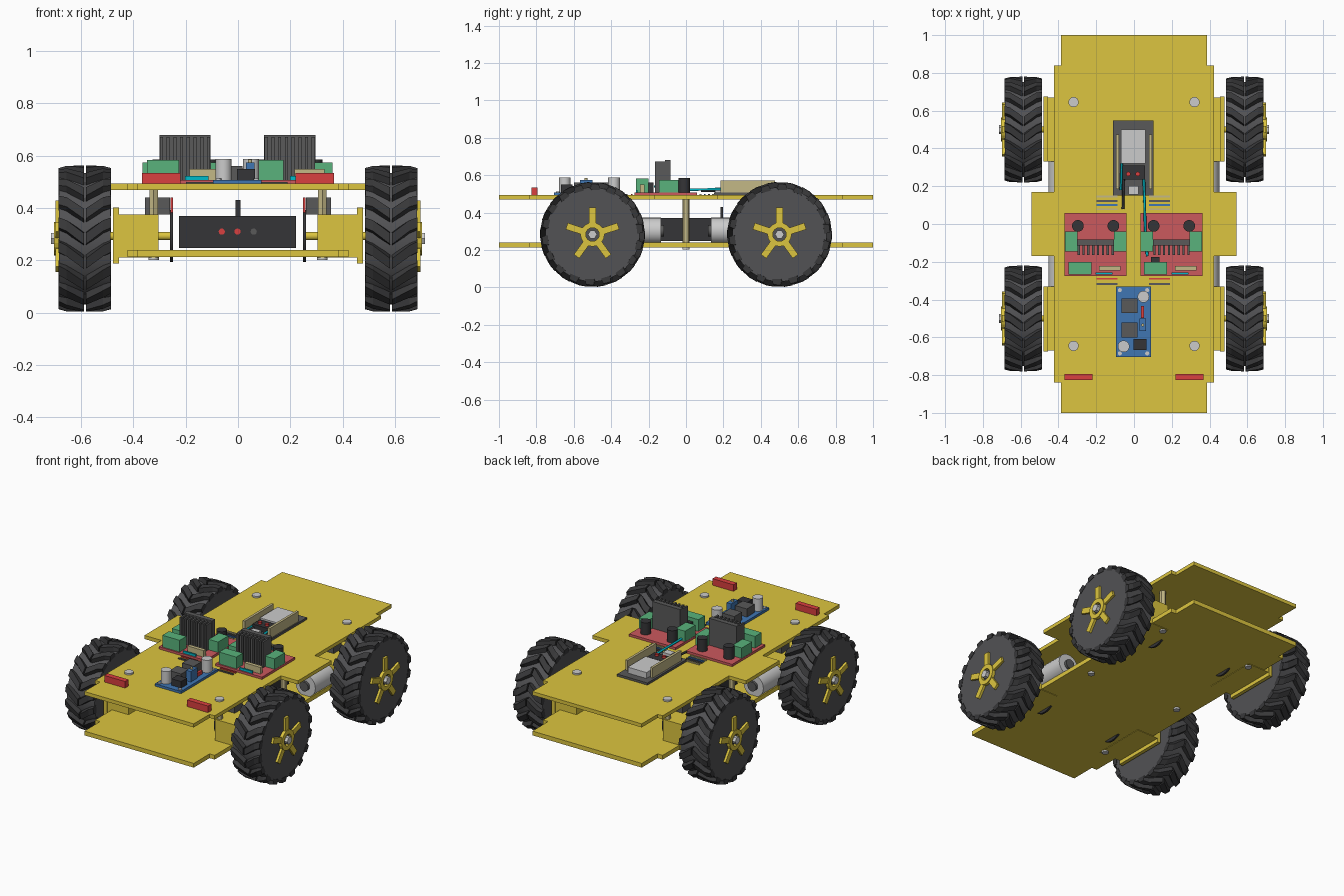
import bpy, bmesh, math
from mathutils import Matrix, Vector

if "Cube" in bpy.data.objects:
    bpy.data.objects.remove(bpy.data.objects["Cube"])

COLORS = {
    "yellow": (.72, .56, .05), "black": (.035, .035, .038), "rubber": (.085, .085, .09),
    "lug": (.04, .04, .042), "red": (.7, .05, .05), "board_red": (.6, .1, .11),
    "green": (.1, .45, .2), "blue": (.05, .18, .45), "tan": (.55, .48, .24),
    "silver": (.6, .6, .62), "cyan": (.0, .5, .6), "dark": (.1, .1, .1),
}
MATS = {}


def mat(color):
    if color not in MATS:
        m = bpy.data.materials.new(color)
        m.diffuse_color = (*COLORS[color], 1)
        m.use_nodes = True
        m.node_tree.nodes["Principled BSDF"].inputs["Base Color"].default_value = m.diffuse_color
        MATS[color] = m
    return MATS[color]


def finish(name, bm, color, smooth=False):
    bmesh.ops.recalc_face_normals(bm, faces=bm.faces)
    if smooth:
        for f in bm.faces:
            f.smooth = len(f.verts) == 4
        for e in bm.edges:
            e.smooth = e.calc_face_angle(0) < .6
    me = bpy.data.meshes.new(name)
    bm.to_mesh(me)
    bm.free()
    me.materials.append(mat(color))
    ob = bpy.data.objects.new(name, me)
    bpy.context.collection.objects.link(ob)
    return ob


def add_box(bm, x0, x1, y0, y1, z0, z1, rot=Matrix()):
    m = rot @ Matrix.Translation(((x0+x1)/2, (y0+y1)/2, (z0+z1)/2)) @ Matrix.Diagonal((x1-x0, y1-y0, z1-z0, 1))
    bmesh.ops.create_cube(bm, size=1, matrix=m)


def box(name, x0, x1, y0, y1, z0, z1, color):
    bm = bmesh.new()
    add_box(bm, x0, x1, y0, y1, z0, z1)
    return finish(name, bm, color)


AXIS = {"x": Matrix.Rotation(math.pi/2, 4, 'Y'), "y": Matrix.Rotation(math.pi/2, 4, 'X'), "z": Matrix()}


def cyl(name, loc, r, depth, axis, color, n=24):
    bm = bmesh.new()
    bmesh.ops.create_cone(bm, cap_ends=True, segments=n, radius1=r, radius2=r, depth=depth,
                          matrix=Matrix.Translation(loc) @ AXIS[axis])
    return finish(name, bm, color, n > 8)


def plate(name, half, z0, z1):
    # mirror the quarter outline into a full stepped outline
    q = half + [(x, -y) for x, y in reversed(half)]
    pts = q + [(-x, y) for x, y in reversed(q)]
    bm = bmesh.new()
    f = bm.faces.new([bm.verts.new((x, y, z0)) for x, y in pts])
    ex = bmesh.ops.extrude_face_region(bm, geom=[f])
    bmesh.ops.translate(bm, verts=[v for v in ex["geom"] if isinstance(v, bmesh.types.BMVert)], vec=(0, 0, z1-z0))
    return finish(name, bm, "yellow")


# chassis plates
ends = [(.387, 1), (.387, .84), (.423, .84)]
plate("top_plate", ends + [(.423, .17), (.543, .17)], .47, .493)
plate("bottom_plate", ends, .213, .24)

# posts and screws
for sx in (-1, 1):
    for y in (-.645, 0, .645):
        cyl("post", (sx*.323, y, .355), .019, .23, "z", "tan", 6)
        cyl("top_screw", (sx*.32, y, .497), .027, .012, "z", "silver")
        cyl("bottom_screw", (sx*.323, y, .208), .02, .012, "z", "silver")

# wheels with chevron lugs, hubs, geared motors and encoders
WZ = .283


def tyre(loc):
    bm = bmesh.new()
    bmesh.ops.create_cone(bm, cap_ends=True, segments=48, radius1=.252, radius2=.252, depth=.196, matrix=AXIS["x"])
    finish("tyre", bm, "rubber", True).location = loc
    bm = bmesh.new()
    stations = [(.1, .24, .27, -.23), (.07, .24, .279, -.18), (.004, .24, .281, 0)]
    for i in range(18):
        for s in (-1, 1):
            rings = []
            for x, r0, r1, sh in stations:
                t = i*math.tau/18 + sh
                rings.append([bm.verts.new((s*x, r*math.cos(t+d), r*math.sin(t+d)))
                              for r, d in ((r0, -.11), (r0, .11), (r1, .075), (r1, -.075))])
            for a, b in zip(rings, rings[1:]):
                for k in range(4):
                    bm.faces.new((a[k], a[(k+1) % 4], b[(k+1) % 4], b[k]))
            bm.faces.new(rings[0])
            bm.faces.new(rings[-1])
    finish("tyre_lugs", bm, "lug").location = loc


def hub(loc, s):
    bm = bmesh.new()
    # raised ring
    prof = [(.036, .09), (.036, .118), (.064, .118), (.064, .09)]
    rings = [[bm.verts.new((s*x, r*math.cos(k*math.tau/24), r*math.sin(k*math.tau/24))) for r, x in prof]
             for k in range(24)]
    for k in range(24):
        a, b = rings[k], rings[(k+1) % 24]
        for j in range(4):
            bm.faces.new((a[j], a[(j+1) % 4], b[(j+1) % 4], b[j]))
    # five spokes
    for k in range(5):
        x0, x1 = sorted((s*.09, s*.113))
        add_box(bm, x0, x1, -.018, .018, .058, .145, Matrix.Rotation(k*math.tau/5, 4, 'X'))
    finish("wheel_hub", bm, "yellow").location = loc
    cyl("axle_screw", loc + Vector((s*.112, 0, 0)), .024, .036, "x", "silver", 6)


for sx in (-1, 1):
    for sy in (-1, 1):
        loc = Vector((sx*.586, sy*.5, WZ))
        tyre(loc)
        hub(loc, sx)

        def sbox(name, xa, xb, ya, yb, z0, z1, c):
            box(name, *sorted((sx*xa, sx*xb)), *sorted((sy*ya, sy*yb)), z0, z1, c)
        sbox("gearbox", .305, .455, .33, .67, .21, .375, "yellow")
        sbox("motor_bracket", .455, .478, .33, .675, .187, .402, "yellow")
        cyl("axle", (sx*.4, sy*.5, WZ+.01), .016, .29, "x", "yellow", 16)
        cyl("motor_can", (sx*.383, sy*.235, .303), .07, .2, "y", "silver")
        cyl("motor_end", (sx*.383, sy*.128, .303), .03, .02, "y", "dark")
        cyl("encoder_disc", (sx*.255, sy*.5, WZ+.01), .1, .012, "x", "black")
        sbox("encoder_board", .249, .258, .46, .54, .38, .44, "red")
        sbox("encoder_sensor", .26, .355, .46, .54, .376, .44, "dark")

# battery pack between the plates
box("battery_box", -.225, .222, -.2, .2, .248, .37, "black")
for x, c in ((-.062, "red"), (-.002, "red"), (.06, "dark")):
    cyl("battery_socket", (x, -.201, .31), .012, .008, "y", c, 12)
box("power_switch", -.01, .01, .185, .198, .37, .43, "black")

# motor driver boards
Z = .493
for x in (-.203, .198):
    box("driver_board", x-.164, x+.164, -.275, .058, Z, .508, "board_red")
    bm = bmesh.new()
    add_box(bm, x-.098, x+.098, -.113, -.082, .508, .68)
    for k in range(8):
        fx = x - .09 + k*.18/7
        add_box(bm, fx-.006, fx+.006, -.165, -.113, .508, .672)
    finish("heatsink", bm, "dark")
    for dx in (-.094, .094):
        cyl("driver_capacitor", (x+dx, -.01, .546), .031, .078, "z", "black")
    for dx in (-.13, .13):
        box("side_terminal", x+dx-.033, x+dx+.033, -.145, -.04, .508, .575, "green")
    box("power_terminal", x-.145, x-.023, -.267, -.2, .508, .583, "green")
    box("pin_header", x+.018, x+.132, -.245, -.222, .508, .55, "tan")
    # thin ties and wires in front of and behind each board
    tx = -.143 if x < 0 else .135
    for y, c in ((.145, "tan"), (.122, "dark"), (.1, "blue"), (.078, "tan"), (-.29, "red"), (-.318, "dark")):
        box("cable_strip", tx-.055, tx+.055, y-.005, y+.005, Z, .5, c)
    box("jumper_wire", x, x+.09, -.268, -.258, .508, .522, "cyan")
box("jumper_plug", .09, .135, -.2, -.175, .508, .56, "black")

# voltage regulator board
box("regulator_board", -.095, .09, -.705, -.33, Z, .508, "blue")
for x, y in ((.05, -.385), (-.055, -.648)):
    cyl("regulator_capacitor", (x, y, .548), .031, .08, "z", "silver")
box("regulator_coil", -.065, .018, -.472, -.395, .508, .56, "dark")
box("regulator_chip", -.065, .018, -.6, -.522, .508, .56, "dark")
box("diode_block", -.003, .065, -.667, -.608, .508, .55, "black")
box("trimmer", .03, .063, -.567, -.5, .508, .575, "blue")
cyl("trimmer_screw", (.046, -.535, .58), .008, .012, "z", "tan", 12)
box("indicator", .038, .054, -.498, -.435, .508, .53, "red")
for x in (-.075, .07):
    for y in (-.35, -.685):
        cyl("board_screw", (x, y, .51), .011, .006, "z", "silver", 12)

# rear indicator bars
for s in (-1, 1):
    box("marker_light", *sorted((s*.22, s*.367)), -.827, -.793, Z, .535, "red")

# control board with side headers
box("control_board", -.11, .104, .15, .547, Z, .507, "dark")
for s in (-1, 1):
    box("side_header", s*.088-.008, s*.088+.008, .185, .475, .507, .572, "tan")
box("shielded_module", -.07, .062, .32, .5, .507, .545, "silver")
box("module_connector", -.062, .058, .235, .31, .507, .54, "black")
for x in (-.03, .02):
    cyl("module_button", (x, .265, .545), .012, .014, "z", "red", 12)
box("usb_port", -.03, .025, .155, .2, .507, .535, "silver")


# signal wires
def wire(name, pts, r, color):
    cu = bpy.data.curves.new(name, 'CURVE')
    cu.dimensions = '3D'
    cu.bevel_depth = r
    cu.bevel_resolution = 1
    sp = cu.splines.new('POLY')
    sp.points.add(len(pts)-1)
    for p, c in zip(sp.points, pts):
        p.co = (*c, 1)
    cu.materials.append(mat(color))
    bpy.context.collection.objects.link(bpy.data.objects.new(name, cu))


wire("signal_wire", [(.05, .3, .525), (.055, .15, .525), (.06, -.04, .52), (.07, -.17, .54)], .007, "cyan")
wire("ground_wire", [(-.055, .3, .522), (-.058, .08, .515)], .007, "black")
wire("second_wire", [(-.065, .32, .525), (-.07, .18, .52)], .006, "cyan")
